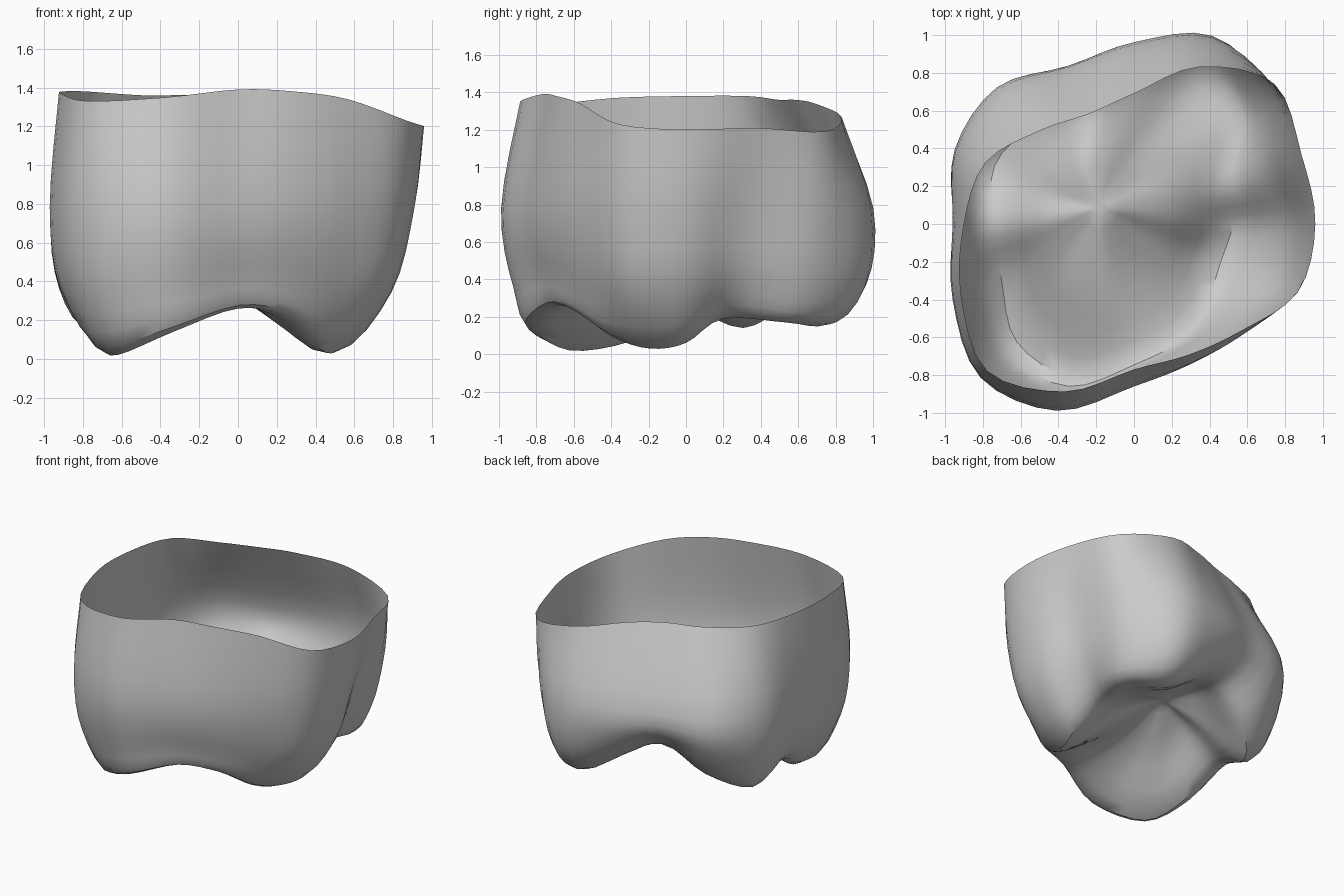
import bpy
import math
from mathutils import Vector

old = bpy.data.objects.get("Cube")
if old:
    bpy.data.objects.remove(old, do_unlink=True)

SIDES = 16          # control directions around the crown
AROUND = 4          # subdivisions between directions
DOWN = 4            # subdivisions between rings


def spline(a, b, c, d, t):
    """Catmull-Rom interpolation of four points."""
    return 0.5 * (2 * b + (c - a) * t + (2 * a - 5 * b + 4 * c - d) * t * t
                  + (3 * b - a - 3 * c + d) * t ** 3)


def ring(radii, heights, centre=(0, 0)):
    """Closed control ring, counter-clockwise from +x."""
    points = []
    for i, (r, z) in enumerate(zip(radii, heights)):
        a = math.tau * i / SIDES
        points.append(Vector((centre[0] + r * math.cos(a), centre[1] + r * math.sin(a), z)))
    return points


def refine_ring(points):
    """Smooth a closed ring."""
    n = len(points)
    return [spline(*(points[(i + k) % n] for k in (-1, 0, 1, 2)), s / AROUND)
            for i in range(n) for s in range(AROUND)]


def refine_profile(rings):
    """Smooth the stack of rings from the rim to the pit."""
    last = len(rings) - 1
    result = []
    for level in range(last):
        picks = [rings[min(max(level + k, 0), last)] for k in (-1, 0, 1, 2)]
        for s in range(DOWN):
            result.append([spline(*pts, s / DOWN) for pts in zip(*picks)])
    result.append(rings[last])
    return result


# Open upper rim
rim = ring([.96, .96, 1.05, .90, .69, .63, .70, .85, .90, .99, 1.1, .96, .77, .75, .80, .94],
           [1.2, 1.21, 1.19, 1.27, 1.34, 1.36, 1.36, 1.38, 1.38, 1.37, 1.33, 1.35, 1.39, 1.38, 1.34, 1.23])
# Bulging wall
belly = ring([.91, .86, 1.03, 1.07, .95, .90, 1.01, 1.02, .96, 1.04, 1.15, 1.07, .86, .80, .82, .91],
             [.78] * SIDES)
# Wall tapering to the cusps, pinched between the lobes
taper = ring([.79, .74, .93, 1.03, .90, .82, .95, .98, .91, .98, 1.09, 1.0, .79, .72, .72, .80],
             [.35, .4, .35, .35, .48, .55, .46, .36, .4, .35, .34, .36, .42, .4, .35, .34])
# Cusp tips and the notched edges between them
cusps = ring([.52, .52, .75, .80, .72, .64, .74, .80, .74, .76, .88, .87, .70, .62, .55, .50],
             [.06, .19, .17, .16, .35, .45, .27, .14, .23, .07, .02, .14, .26, .22, .09, .03])
# Hollow chewing surface, grooved from front to back
basin = ring([.34, .33, .36, .36, .34, .32, .33, .34, .31, .33, .36, .4, .38, .35, .34, .33],
             [.31, .35, .35, .39, .47, .5, .44, .38, .41, .35, .31, .33, .36, .32, .26, .25], (-.14, .03))
pit = ring([.04] * SIDES, [.49] * SIDES, (-.18, .08))

rows = refine_profile([refine_ring(r) for r in (rim, belly, taper, cusps, basin, pit)])
count = SIDES * AROUND
verts = [v for row in rows for v in row]

# Quads between rows, closed by one cap at the pit
faces = []
for r in range(len(rows) - 1):
    for c in range(count):
        n = (c + 1) % count
        faces.append((r * count + n, r * count + c, (r + 1) * count + c, (r + 1) * count + n))
faces.append([(len(rows) - 1) * count + c for c in reversed(range(count))])

mesh = bpy.data.meshes.new("tooth_crown")
mesh.from_pydata(verts, [], faces)
crown = bpy.data.objects.new("tooth_crown", mesh)
bpy.context.collection.objects.link(crown)

# Plain light grey
grey = bpy.data.materials.new("plain_grey")
grey.use_nodes = True
colour = (0.6, 0.6, 0.6, 1)
grey.diffuse_color = colour
grey.node_tree.nodes["Principled BSDF"].inputs["Base Color"].default_value = colour
mesh.materials.append(grey)

bpy.ops.object.select_all(action="DESELECT")
crown.select_set(True)
bpy.context.view_layer.objects.active = crown
bpy.ops.object.shade_smooth_by_angle(angle=math.radians(35))
